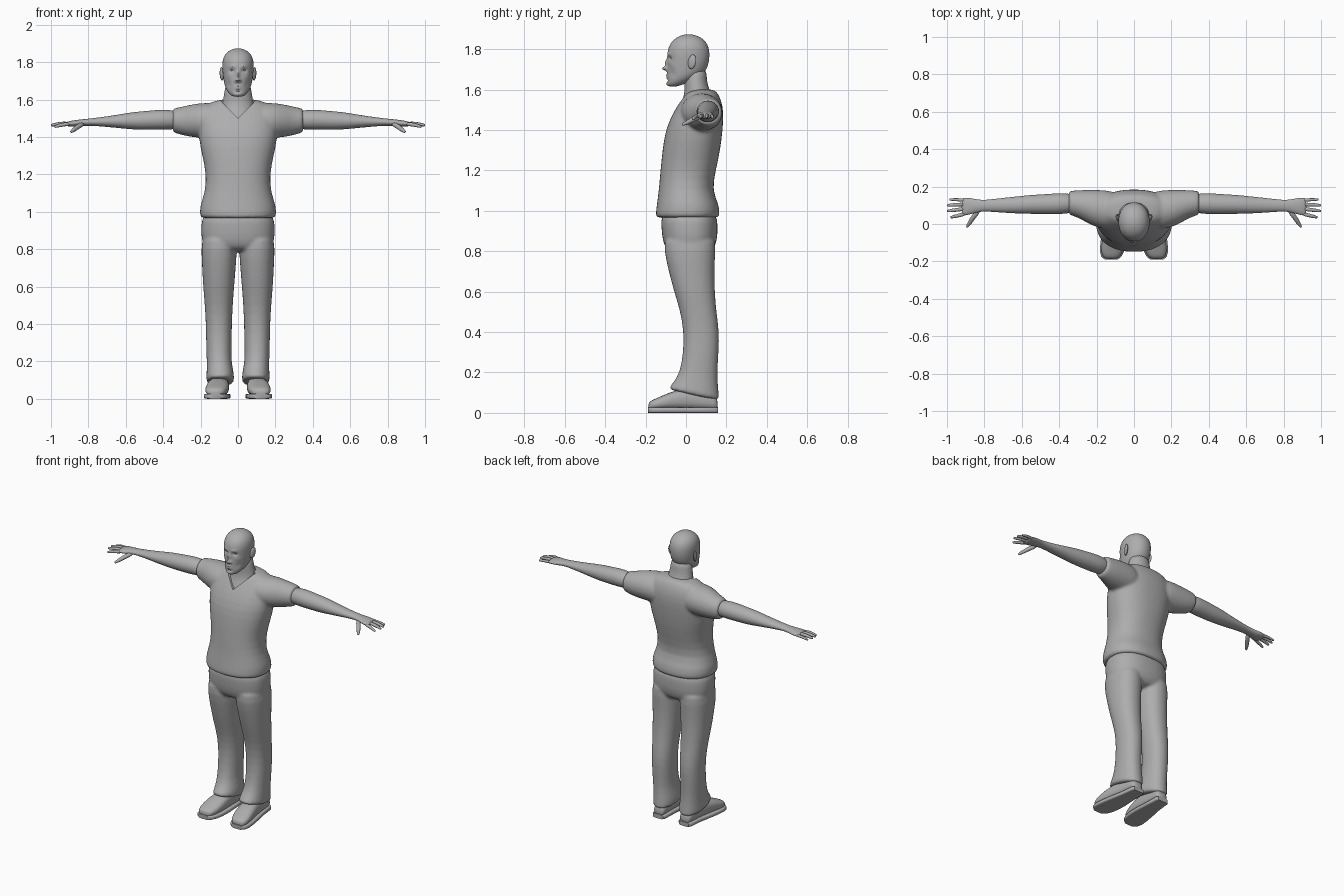
import bpy, bmesh, math
from mathutils import Vector

if "Cube" in bpy.data.objects:
    bpy.data.objects.remove(bpy.data.objects["Cube"])

grey = bpy.data.materials.new("plain grey")
grey.diffuse_color = (0.42, 0.42, 0.42, 1)
grey.use_nodes = True
grey.node_tree.nodes["Principled BSDF"].inputs["Base Color"].default_value = grey.diffuse_color


def new_object(name, bm):
    bmesh.ops.recalc_face_normals(bm, faces=bm.faces)
    me = bpy.data.meshes.new(name)
    bm.to_mesh(me)
    bm.free()
    ob = bpy.data.objects.new(name, me)
    bpy.context.collection.objects.link(ob)
    me.materials.append(grey)
    return ob


def bake(ob):
    """Replace the mesh by its modified version."""
    dg = bpy.context.evaluated_depsgraph_get()
    me = bpy.data.meshes.new_from_object(ob.evaluated_get(dg))
    ob.modifiers.clear()
    ob.data = me
    return ob


def skin(bm, rings, n=24, e=2.0):
    """Loft superellipse rings (centre, u axis, v axis) and cap both ends."""
    loops = []
    for c, u, v in rings:
        loop = []
        for i in range(n):
            a = 2 * math.pi * i / n
            p, q = math.cos(a), math.sin(a)
            p = math.copysign(abs(p) ** (2 / e), p)
            q = math.copysign(abs(q) ** (2 / e), q)
            loop.append(bm.verts.new(Vector(c) + Vector(u) * p + Vector(v) * q))
        loops.append(loop)
    for a, b in zip(loops, loops[1:]):
        for i in range(n):
            j = (i + 1) % n
            bm.faces.new((a[i], a[j], b[j], b[i]))
    bm.faces.new(loops[0])
    bm.faces.new(loops[-1])


def zring(z, x0, x1, yf, yb, tilt=0):
    ry = (yb - yf) / 2
    return ((x0 + x1) / 2, (yf + yb) / 2, z), ((x1 - x0) / 2, 0, 0), (0, ry, -tilt * ry)


def xring(s, x, y, z, ry, rz):
    return (s * x, y, z), (0, ry, 0), (0, 0, rz)


def subsurf(ob, level=1):
    ob.modifiers.new("smooth", 'SUBSURF').levels = level
    return bake(ob)


def fuse(ob, voxel=0.009):
    """Merge overlapping lofts into one soft cloth surface."""
    ob.modifiers.new("sub", 'SUBSURF').levels = 1
    r = ob.modifiers.new("fuse", 'REMESH')
    r.mode, r.voxel_size = 'VOXEL', voxel
    m = ob.modifiers.new("soften", 'SMOOTH')
    m.factor, m.iterations = 0.5, 4
    return bake(ob)


def ball(name, loc, scale):
    bm = bmesh.new()
    bmesh.ops.create_uvsphere(bm, u_segments=16, v_segments=10, radius=1)
    for v in bm.verts:
        v.co = Vector([a * b for a, b in zip(v.co, scale)]) + Vector(loc)
    return new_object(name, bm)


# shirt: torso plus two sleeves
bm = bmesh.new()
torso = [(.962, .197, -.147, .162), (.975, .204, -.152, .167), (1.03, .206, -.145, .166),
         (1.1, .177, -.135, .128), (1.2, .169, -.127, .148), (1.3, .192, -.117, .17),
         (1.4, .212, -.102, .182), (1.48, .212, -.068, .187), (1.54, .2, -.03, .178),
         (1.578, .165, -.004, .16), (1.605, .1, .012, .142)]
skin(bm, [zring(z, -x, x, f, b) for z, x, f, b in torso], 32, 2.3)
for s in (-1, 1):
    skin(bm, [xring(s, *r) for r in [
        (.08, .07, 1.48, .1, .1), (.15, .075, 1.488, .107, .096), (.22, .085, 1.488, .098, .093),
        (.29, .106, 1.486, .076, .079), (.335, .112, 1.488, .066, .067), (.353, .113, 1.489, .064, .064)]])
shirt = fuse(new_object("shirt", bm))

# V neckline cut
bm = bmesh.new()
vee = [(0, 1.5), (.095, 1.597), (.095, 1.8), (-.095, 1.8), (-.095, 1.597)]
front = bm.faces.new([bm.verts.new((x, -.3, z)) for x, z in vee])
ext = bmesh.ops.extrude_face_region(bm, geom=[front])
for v in ext["geom"]:
    if isinstance(v, bmesh.types.BMVert):
        v.co.y = .05
bmesh.ops.delete(bm, geom=[f for f in bm.faces if False], context='FACES')
if not any(len(f.verts) == 5 and all(v.co.y < -.2 for v in f.verts) for f in bm.faces):
    bm.faces.new([v for v in bm.verts if v.co.y < -.2])
cutter = new_object("neckline_cutter", bm)
cutter.hide_render = True
cut = shirt.modifiers.new("neckline", 'BOOLEAN')
cut.operation, cut.object = 'DIFFERENCE', cutter
bake(shirt)
bpy.data.objects.remove(cutter)

# trousers: hips plus two legs with slanted hems
bm = bmesh.new()
skin(bm, [zring(z, -x, x, f, b) for z, x, f, b in [
    (1.0, .185, -.12, .15), (.95, .196, -.124, .156), (.88, .198, -.12, .158),
    (.82, .19, -.108, .146), (.785, .14, -.075, .11)]], 32, 2.4)
leg = [(.9, .01, .19, -.11, .15, 0), (.8, .004, .198, -.11, .146, 0), (.7, .012, .192, -.086, .141, 0),
       (.6, .02, .187, -.06, .143, 0), (.5, .028, .178, -.028, .151, 0), (.4, .032, .172, -.012, .166, 0),
       (.3, .034, .171, -.014, .162, 0), (.2, .036, .167, -.03, .155, .05), (.14, .022, .168, -.058, .16, .15),
       (.1, .02, .17, -.085, .165, .22), (.085, .024, .168, -.088, .165, .22)]
for s in (-1, 1):
    skin(bm, [zring(z, *sorted((s * a, s * b)), f, k, t) for z, a, b, f, k, t in leg], 24, 2.2)
fuse(new_object("trousers", bm))

# shoes and soles, lofted from heel to toe
shoe = [(.157, .095, .03, .06), (.145, .095, .04, .09), (.06, .098, .046, .12), (-.03, .104, .058, .118),
        (-.09, .11, .062, .098), (-.14, .117, .06, .075), (-.172, .121, .048, .062), (-.187, .122, .03, .048)]
for s, side in ((-1, "right"), (1, "left")):
    bm = bmesh.new()
    skin(bm, [((s * x, y, h / 2 + .008), (w, 0, 0), (0, 0, h / 2 - .008)) for y, x, w, h in shoe], 24, 2.5)
    subsurf(new_object(side + "_shoe", bm))
    bm = bmesh.new()
    skin(bm, [((s * x, y * 1.01, .014), (w + .006, 0, 0), (0, 0, .014)) for y, x, w, h in shoe], 24, 5)
    new_object(side + "_sole", bm)

# arms, palms and fingers
arm = [(.3, .112, 1.49, .05, .05), (.4, .108, 1.494, .058, .055), (.48, .106, 1.489, .053, .051),
       (.55, .105, 1.487, .051, .048), (.62, .102, 1.485, .046, .039), (.7, .1, 1.482, .04, .028),
       (.8, .098, 1.48, .029, .018), (.84, .097, 1.476, .035, .018), (.88, .095, 1.472, .045, .018),
       (.91, .092, 1.47, .048, .013), (.922, .092, 1.469, .044, .008)]
digits = {"index_finger": [(.895, .057, 1.469, .011), (.935, .046, 1.468, .011), (.978, .036, 1.455, .008)],
          "middle_finger": [(.9, .081, 1.472, .011), (.95, .076, 1.472, .011), (.997, .069, 1.463, .008)],
          "ring_finger": [(.9, .105, 1.472, .011), (.95, .103, 1.473, .011), (.997, .1, 1.464, .008)],
          "little_finger": [(.895, .126, 1.469, .01), (.94, .13, 1.47, .009), (.983, .131, 1.462, .007)],
          "thumb": [(.825, .08, 1.472, .014), (.858, .038, 1.455, .014), (.875, .012, 1.44, .012),
                    (.892, -.014, 1.428, .008)]}
for s, side in ((-1, "right"), (1, "left")):
    bm = bmesh.new()
    skin(bm, [xring(s, *r) for r in arm])
    subsurf(new_object(side + "_arm", bm))
    for name, pts in digits.items():
        pos = [Vector((s * p[0], p[1], p[2])) for p in pts]
        d = (pos[-1] - pos[0]).normalized()
        u = d.cross(Vector((0, 0, 1))).normalized()
        v = u.cross(d)
        rings = [(c, u * p[3], v * p[3]) for c, p in zip(pos, pts)]
        tip = pos[-1] + d * .004
        rings.append((tip, u * .004, v * .004))
        bm = bmesh.new()
        skin(bm, rings, 10)
        subsurf(new_object(side + "_" + name, bm))

# neck and upper chest
bm = bmesh.new()
skin(bm, [zring(z, -x, x, f, b) for z, x, f, b in [
    (1.43, .1, -.045, .14), (1.5, .1, -.045, .14), (1.54, .095, -.02, .135), (1.58, .084, -.008, .125),
    (1.62, .076, -.008, .108), (1.66, .07, -.01, .103), (1.71, .06, 0, .1)]])
subsurf(new_object("neck", bm))

# head, with facial forms pushed in and out
bm = bmesh.new()
skin(bm, [zring(z, -x, x, f, b) for z, x, f, b in [
    (1.615, .022, -.085, -.045), (1.625, .042, -.094, -.01), (1.65, .062, -.094, .045),
    (1.68, .073, -.093, .09), (1.71, .078, -.093, .106), (1.74, .082, -.091, .114), (1.77, .084, -.093, .117),
    (1.8, .084, -.09, .115), (1.83, .077, -.077, .104), (1.853, .06, -.055, .083),
    (1.868, .036, -.027, .054), (1.874, .012, -.002, .026)]], 32, 2.1)
head = subsurf(new_object("head", bm), 2)
forms = [(0, 1.704, .011, .01, -.026), (0, 1.732, .009, .02, -.014),
         (.014, 1.7, .007, .008, -.007), (-.014, 1.7, .007, .008, -.007),
         (0, 1.671, .018, .005, -.006), (0, 1.659, .016, .005, -.005), (0, 1.645, .018, .006, .005),
         (0, 1.627, .018, .009, -.005)]
for s in (-1, 1):
    forms += [(s * .03, 1.776, .018, .007, -.005), (s * .033, 1.755, .014, .009, .012),
              (s * .052, 1.725, .014, .012, -.003), (s * .05, 1.68, .014, .02, .006)]
for v in head.data.vertices:
    if v.co.y < -.015:
        v.co.y += sum(d * math.exp(-((v.co.x - x) / a) ** 2 - ((v.co.z - z) / b) ** 2)
                      for x, z, a, b, d in forms)

# ears and eyes
for s, side in ((-1, "right"), (1, "left")):
    ball(side + "_eye", (s * .033, -.062, 1.755), (.013, .012, .01))
    ear = ball(side + "_ear", (0, 0, 0), (.009, .021, .036))
    ear.location = (s * .087, .03, 1.738)
    ear.rotation_euler = (-.2, 0, -s * .35)

# smooth shading everywhere, edges kept crisp at hems and soles
bpy.ops.object.select_all(action='SELECT')
bpy.context.view_layer.objects.active = head
bpy.ops.object.shade_smooth_by_angle(angle=math.radians(45))
